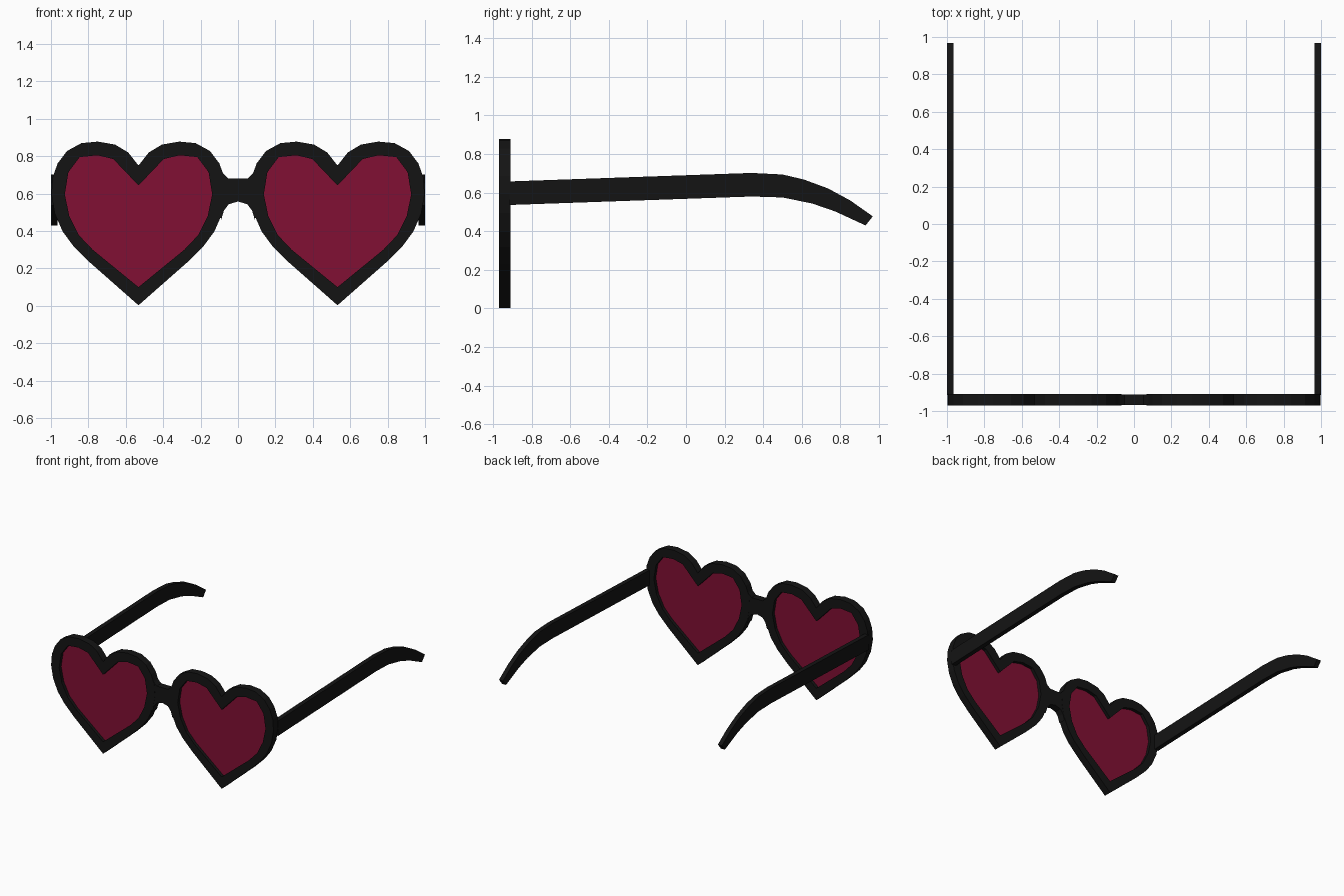
import bpy
from mathutils import Matrix

if "Cube" in bpy.data.objects:
    bpy.data.objects.remove(bpy.data.objects["Cube"])

CX = 0.532  # heart centre line


def material(name, rgb):
    m = bpy.data.materials.new(name)
    m.diffuse_color = (*rgb, 1)
    m.use_nodes = True
    m.node_tree.nodes["Principled BSDF"].inputs["Base Color"].default_value = m.diffuse_color
    return m


black = material("black_plastic", (0.007, 0.007, 0.007))
red = material("red_lens", (0.22, 0.005, 0.034))

# axes for profiles drawn in the front (x, z) and side (y, z) planes
FRONT = Matrix(((1, 0, 0), (0, 0, -1), (0, 1, 0))).to_4x4()
SIDE = Matrix(((0, 0, 1), (1, 0, 0), (0, 1, 0))).to_4x4()


def plate(name, loops, thickness, axes, offset, mat):
    """Flat plate cut from closed outlines (inner outlines become holes)."""
    cu = bpy.data.curves.new(name, 'CURVE')
    cu.dimensions = '2D'
    cu.fill_mode = 'BOTH'
    cu.extrude = thickness / 2
    for pts in loops:
        s = cu.splines.new('POLY')
        s.points.add(len(pts) - 1)
        for p, (u, v) in zip(s.points, pts):
            p.co = (u, v, 0, 1)
        s.use_cyclic_u = True
    tmp = bpy.data.objects.new(name + "_outline", cu)
    bpy.context.collection.objects.link(tmp)
    bpy.context.view_layer.update()
    me = bpy.data.meshes.new_from_object(
        tmp.evaluated_get(bpy.context.evaluated_depsgraph_get()))
    bpy.data.objects.remove(tmp)
    me.transform(Matrix.Translation(offset) @ axes)
    me.materials.clear()
    me.materials.append(mat)
    for f in me.polygons:
        f.use_smooth = False
    ob = bpy.data.objects.new(name, me)
    bpy.context.collection.objects.link(ob)
    return ob


def heart(half, cx):
    """Full heart from its right half, notch first and tip last."""
    return ([(cx + x, z) for x, z in half]
            + [(cx - x, z) for x, z in half[-2:0:-1]])


outer = [(0, .75), (.055, .82), (.125, .862), (.218, .878), (.305, .87),
         (.382, .828), (.432, .762), (.459, .687), (.466, .596), (.448, .495),
         (.406, .398), (.347, .318), (.26, .232), (0, .003)]
inner = [(0, .644), (.135, .785), (.22, .805), (.315, .795), (.375, .714),
         (.394, .596), (.37, .48), (.318, .377), (.245, .3), (0, .10)]
# lens edge is tucked slightly into the rim
lens = [(x * 1.03, .5 + (z - .5) * 1.03) for x, z in inner]

# temple arm with its drooping ear hook
arm = [(-.915, .658), (.34, .702), (.5, .694), (.61, .668), (.735, .622),
       (.85, .56), (.968, .477), (.93, .43), (.772, .503), (.653, .544),
       (.5, .575), (.34, .58), (-.915, .536)]

for side, s in (("left", -1), ("right", 1)):
    plate(side + "_rim", [heart(outer, s * CX), heart(inner, s * CX)],
          .06, FRONT, (0, -.94, 0), black)
    plate(side + "_lens", [heart(lens, s * CX)],
          .008, FRONT, (0, -.94, 0), red)
    plate(side + "_temple", [arm], .036, SIDE, (s * .982, 0, 0), black)

# nose bridge
half = [(.05, .68), (.075, .703), (.11, .75), (.12, .6), (.09, .46),
        (.075, .51), (.05, .543)]
plate("nose_bridge", [half + [(0, .558)] + [(-x, z) for x, z in half[::-1]]],
      .058, FRONT, (0, -.94, 0), black)
